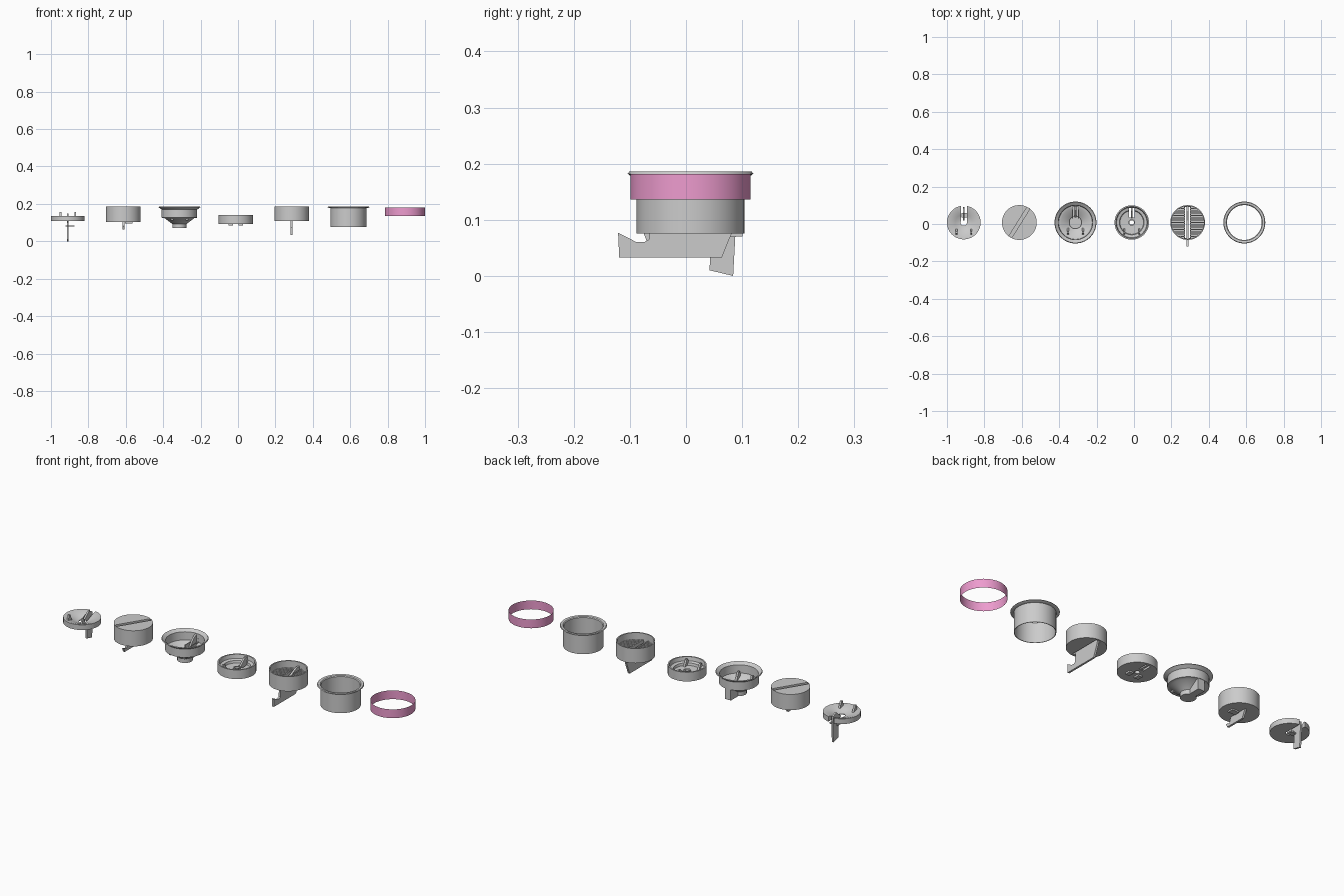
import bpy, bmesh, math
from mathutils import Matrix, Vector

if "Cube" in bpy.data.objects:
    bpy.data.objects.remove(bpy.data.objects["Cube"])

CY = 0.008   # shared y centre of all the round parts


def finish(bm, name, smooth=True):
    bmesh.ops.recalc_face_normals(bm, faces=bm.faces[:])
    me = bpy.data.meshes.new(name)
    bm.to_mesh(me)
    bm.free()
    ob = bpy.data.objects.new(name, me)
    bpy.context.collection.objects.link(ob)
    if smooth:
        bpy.ops.object.select_all(action='DESELECT')
        ob.select_set(True)
        bpy.context.view_layer.objects.active = ob
        bpy.ops.object.shade_smooth_by_angle(angle=math.radians(30))
    return ob


def lathe(name, x, profile, closed=True, n=72):
    """Spin an (r, z) profile about a vertical axis."""
    bm = bmesh.new()
    vs = [bm.verts.new((x + r, CY, z)) for r, z in profile]
    es = [bm.edges.new(p) for p in zip(vs, vs[1:])]
    if closed:
        es.append(bm.edges.new((vs[-1], vs[0])))
    bmesh.ops.spin(bm, geom=vs + es, cent=(x, CY, 0), axis=(0, 0, 1),
                   angle=math.tau, steps=n, use_duplicate=False)
    bmesh.ops.remove_doubles(bm, verts=bm.verts[:], dist=1e-5)
    return finish(bm, name)


def plate(name, x, pts, t):
    """Flat (y, z) outline with thickness t along x."""
    bm = bmesh.new()
    f = bm.faces.new([bm.verts.new((x - t / 2, y, z)) for y, z in pts])
    r = bmesh.ops.extrude_face_region(bm, geom=[f])
    bmesh.ops.translate(bm, vec=(t, 0, 0),
                        verts=[v for v in r['geom'] if isinstance(v, bmesh.types.BMVert)])
    return finish(bm, name, False)


def box(name, lo, hi, rot=0):
    lo, hi = Vector(lo), Vector(hi)
    bm = bmesh.new()
    bmesh.ops.create_cube(bm, size=1)
    m = (Matrix.Translation((lo + hi) / 2) @ Matrix.Rotation(rot, 4, 'Z')
         @ Matrix.Diagonal((*(hi - lo), 1)))
    bmesh.ops.transform(bm, matrix=m, verts=bm.verts[:])
    return finish(bm, name, False)


def cut(ob, cutter):
    mod = ob.modifiers.new('cut', 'BOOLEAN')
    mod.operation, mod.solver, mod.object = 'DIFFERENCE', 'EXACT', cutter
    bpy.context.view_layer.objects.active = ob
    bpy.ops.object.modifier_apply(modifier=mod.name)
    bpy.data.objects.remove(cutter)


def front_fins(name, x, z0, z1):
    for s, side in ((-1, 'left'), (1, 'right')):
        plate(f'{name}_{side}_fin', x + s * 0.04,
              [(-0.06, z0), (-0.05, z1), (-0.04, z1), (-0.022, z0)], 0.01)


# 1: slotted dish disc with hanging blade
x = -0.91
disc = lathe('slotted_disc', x, [(0.017, 0.108), (0.09, 0.108), (0.09, 0.135),
                                 (0.082, 0.135), (0.045, 0.122), (0.03, 0.114), (0.017, 0.112)])
cut(disc, box('slot', (x - 0.016, 0.01, 0.09), (x + 0.016, 0.12, 0.15)))
plate('disc_hanging_blade', x, [(0.042, 0.01), (0.084, 0), (0.09, 0.11), (0.085, 0.135),
                                (0.06, 0.148), (0.02, 0.115), (0.045, 0.1)], 0.009)
box('disc_catch', (x - 0.012, 0.036, 0.079), (x + 0.036, 0.06, 0.085))
front_fins('disc', x, 0.114, 0.157)

# 2: closed drum with diagonal groove and under-blade
x = -0.613
lid = lathe('grooved_drum', x, [(0, 0.103), (0.093, 0.103), (0.093, 0.185), (0, 0.185)], False)
cut(lid, box('groove', (x - 0.09, CY - 0.009, 0.173), (x + 0.09, CY + 0.009, 0.2),
             math.radians(58)))
plate('drum_under_blade', x, [(-0.078, 0.082), (-0.07, 0.062), (0.035, 0.062), (0.055, 0.104),
                              (-0.045, 0.104), (-0.055, 0.075)], 0.01)
box('drum_catch', (x + 0.01, -0.01, 0.096), (x + 0.05, 0.02, 0.104))

# 3: flanged funnel with closed spout and rear pocket
x = -0.313
funnel = lathe('funnel', x, [(0, 0.07), (0.037, 0.07), (0.037, 0.092), (0.08, 0.124), (0.095, 0.126),
                             (0.095, 0.17), (0.112, 0.182), (0.109, 0.186), (0.092, 0.174),
                             (0.09, 0.132), (0.077, 0.13), (0.033, 0.097), (0.033, 0.076),
                             (0, 0.076)], False)
cut(funnel, box('slot', (x - 0.014, 0.035, 0.09), (x + 0.014, 0.094, 0.2)))
for s, side in ((-1, 'left'), (1, 'right')):
    box(f'funnel_pocket_{side}_wall', (x + s * 0.016 - 0.002, 0.03, 0.07),
        (x + s * 0.016 + 0.002, 0.099, 0.135))
box('funnel_pocket_floor', (x - 0.017, 0.03, 0.07), (x + 0.017, 0.099, 0.075))
box('funnel_pocket_back', (x - 0.017, 0.096, 0.07), (x + 0.017, 0.101, 0.15))
plate('funnel_blade', x, [(0.036, 0.075), (0.097, 0.075), (0.097, 0.17), (0.075, 0.16),
                          (0.036, 0.11)], 0.009)
front_fins('funnel', x, 0.11, 0.152)

# 4: shallow cup with stepped floor
x = -0.012
cup = lathe('shallow_cup', x, [(0.012, 0.092), (0.092, 0.092), (0.092, 0.14), (0.085, 0.14),
                               (0.081, 0.12), (0.066, 0.116), (0.063, 0.104), (0.012, 0.1)])
cut(cup, box('slot', (x - 0.014, 0.035, 0.08), (x + 0.014, 0.085, 0.15)))
plate('cup_blade', x, [(0.03, 0.094), (0.09, 0.094), (0.088, 0.138), (0.07, 0.138),
                       (0.035, 0.108)], 0.009)
lathe('cup_center_boss', x, [(0.012, 0.1), (0.018, 0.1), (0.018, 0.11), (0.012, 0.11)], n=32)
for s, side in ((-1, 'left'), (1, 'right')):
    box(f'cup_under_{side}_rib', (x + s * 0.026 - 0.012, -0.03, 0.084),
        (x + s * 0.026 + 0.012, 0.0, 0.093))
front_fins('cup', x, 0.1, 0.136)

# 5: slatted cup with central slit and long forward blade
x = 0.287
cup = lathe('slatted_cup', x, [(0, 0.108), (0.093, 0.108), (0.093, 0.185), (0.087, 0.185),
                               (0.087, 0.14), (0, 0.14)], False)
cut(cup, box('slit', (x - 0.013, CY - 0.084, 0.09), (x + 0.013, CY + 0.084, 0.16)))
for i in range(13):
    d = (i - 6) * 0.0125
    w = math.sqrt(0.089 ** 2 - d * d)
    for s in (-1, 1):
        a, b = sorted((x + s * 0.018, x + s * w))
        box('grate_slat', (a, CY + d - 0.0032, 0.138), (b, CY + d + 0.0032, 0.15))
for s, side in ((-1, 'left'), (1, 'right')):
    box(f'slit_{side}_rib', (x + s * 0.016 - 0.003, CY - 0.086, 0.138),
        (x + s * 0.016 + 0.003, CY + 0.086, 0.153))
plate('long_forward_blade', x, [(-0.121, 0.077), (-0.119, 0.033), (0.064, 0.033), (0.083, 0.08),
                                (0.093, 0.11), (0.093, 0.165), (0.07, 0.165), (0.02, 0.142),
                                (-0.077, 0.142), (-0.077, 0.108), (-0.064, 0.108),
                                (-0.066, 0.065), (-0.075, 0.06), (-0.088, 0.06)], 0.01)

# 6: open flanged sleeve
lathe('flanged_sleeve', 0.59, [(0.096, 0.076), (0.096, 0.177), (0.105, 0.178), (0.112, 0.182),
                               (0.109, 0.186), (0.097, 0.184), (0.093, 0.18), (0.093, 0.076)])

# 7: thin pink band
band = lathe('pink_band', 0.893, [(0.107, 0.136), (0.107, 0.182)], False)
pink = bpy.data.materials.new('pink')
pink.diffuse_color = (0.85, 0.33, 0.62, 1)
pink.use_nodes = True
pink.node_tree.nodes["Principled BSDF"].inputs["Base Color"].default_value = pink.diffuse_color
band.data.materials.append(pink)
